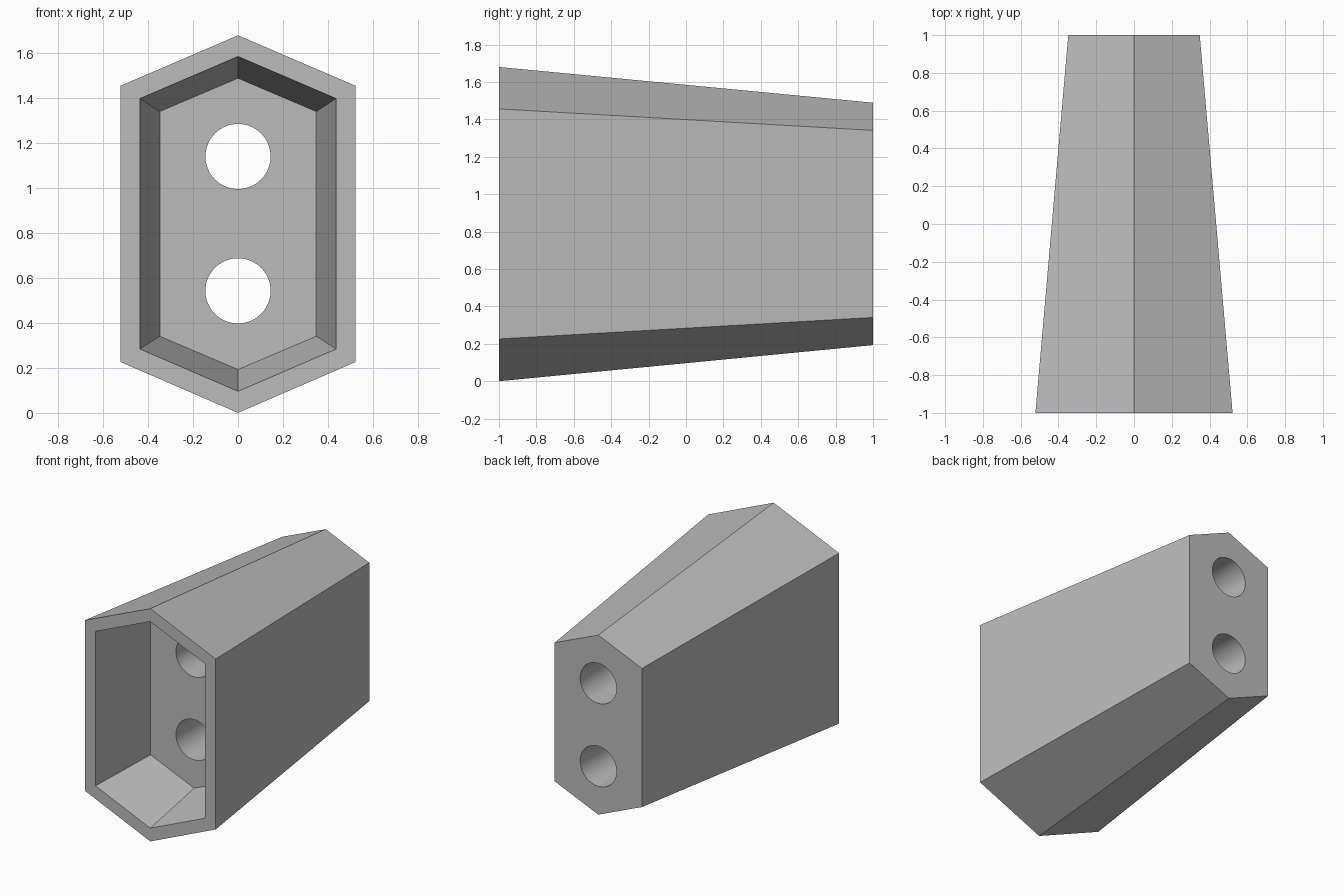
import bpy, bmesh, math

if "Cube" in bpy.data.objects:
    bpy.data.objects.remove(bpy.data.objects["Cube"])

grey = bpy.data.materials.new("grey")
grey.diffuse_color = (0.5, 0.5, 0.5, 1)
grey.use_nodes = True
grey.node_tree.nodes["Principled BSDF"].inputs["Base Color"].default_value = grey.diffuse_color


def hexagon(half_w, low, low_side, high_side, high, y):
    """Elongated six-sided section standing in the plane y."""
    return [(0, y, low), (half_w, y, low_side), (half_w, y, high_side),
            (0, y, high), (-half_w, y, high_side), (-half_w, y, low_side)]


def loft(name, front, back):
    """Closed solid between two matching sections."""
    bm = bmesh.new()
    a = [bm.verts.new(p) for p in front]
    b = [bm.verts.new(p) for p in back]
    bm.faces.new(a)
    bm.faces.new(b[::-1])
    for i in range(len(a)):
        j = (i + 1) % len(a)
        bm.faces.new((a[j], a[i], b[i], b[j]))
    bmesh.ops.recalc_face_normals(bm, faces=bm.faces)
    mesh = bpy.data.meshes.new(name)
    bm.to_mesh(mesh)
    bm.free()
    mesh.materials.append(grey)
    obj = bpy.data.objects.new(name, mesh)
    bpy.context.collection.objects.link(obj)
    return obj


def circle(z, y, radius=0.145, sides=64):
    return [(radius * math.cos(math.tau * i / sides), y,
             z + radius * math.sin(math.tau * i / sides)) for i in range(sides)]


# Tapered outer body
body = loft("tapered_body",
            hexagon(0.522, 0.0, 0.226, 1.456, 1.68, -1),
            hexagon(0.348, 0.193, 0.341, 1.341, 1.489, 1))

# Front recess, extended a little past the front opening along its own taper
pocket = loft("recess_cutter",
              hexagon(0.4546, 0.0766, 0.2729, 1.4103, 1.6054, -1.1),
              hexagon(0.348, 0.193, 0.341, 1.341, 1.489, -0.5))

# Two round bores running out through the back
bores = [loft(f"{n}_bore_cutter", circle(z, -0.7), circle(z, 1.2))
         for n, z in (("lower", 0.543), ("upper", 1.141))]

for cutter in [pocket] + bores:
    mod = body.modifiers.new(cutter.name, "BOOLEAN")
    mod.operation = "DIFFERENCE"
    mod.solver = "EXACT"
    mod.object = cutter
    bpy.context.view_layer.objects.active = body
    bpy.ops.object.modifier_apply(modifier=mod.name)
    bpy.data.objects.remove(cutter, do_unlink=True)

# Smooth bores, crisp hexagonal edges
body.select_set(True)
bpy.ops.object.shade_smooth_by_angle(angle=math.radians(20))
